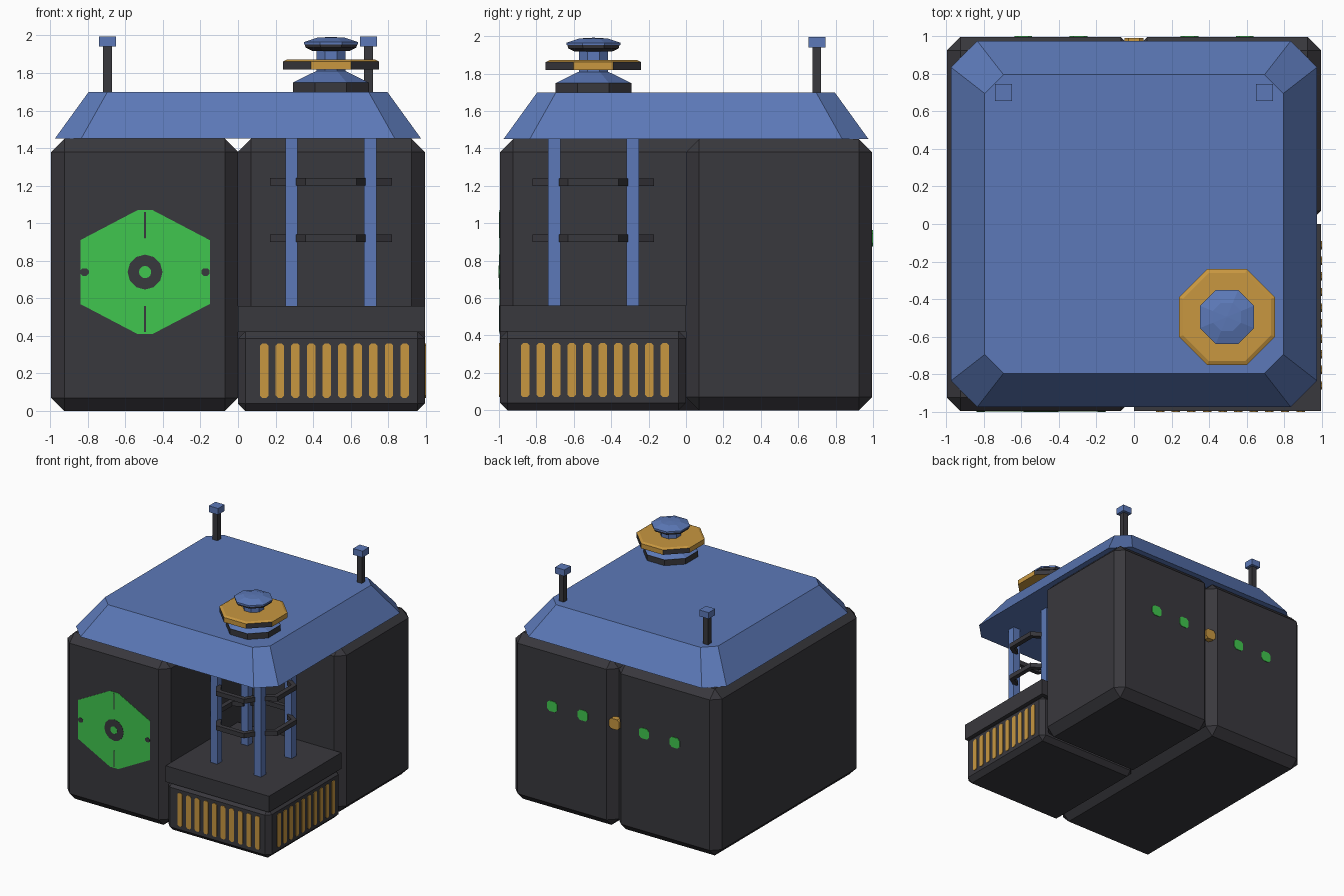
import bpy, bmesh, math
from mathutils import Vector

if "Cube" in bpy.data.objects:
    bpy.data.objects.remove(bpy.data.objects["Cube"])


def srgb(h):
    vals = [int(h[i:i + 2], 16) / 255 for i in (0, 2, 4)]
    return [v / 12.92 if v <= 0.04045 else ((v + 0.055) / 1.055) ** 2.4 for v in vals] + [1.0]


def material(name, h):
    m = bpy.data.materials.new(name)
    m.diffuse_color = srgb(h)
    m.use_nodes = True
    m.node_tree.nodes["Principled BSDF"].inputs["Base Color"].default_value = m.diffuse_color
    return m


DARK = material("charcoal", "39383d")
BLUE = material("steel blue", "5c79b8")
AMBER = material("amber", "c89740")
GREEN = material("green", "40c64e")


def finish(name, bm, *mats):
    bmesh.ops.recalc_face_normals(bm, faces=bm.faces)
    me = bpy.data.meshes.new(name)
    bm.to_mesh(me)
    bm.free()
    for m in mats:
        me.materials.append(m)
    ob = bpy.data.objects.new(name, me)
    bpy.context.collection.objects.link(ob)
    return ob


def box(name, lo, hi, mat, bevel=0):
    bm = bmesh.new()
    bmesh.ops.create_cube(bm, size=1)
    for v in bm.verts:
        v.co = [(a + b) / 2 + c * (b - a) for a, b, c in zip(lo, hi, v.co)]
    if bevel:
        bmesh.ops.bevel(bm, geom=bm.edges[:], offset=bevel, segments=1, affect='EDGES')
    return finish(name, bm, mat)


def prism(name, pts, origin, u, v, depth, mat):
    """Extrude a 2D outline from origin along u x v."""
    u, v, o = Vector(u), Vector(v), Vector(origin)
    n = u.cross(v) * depth
    bm = bmesh.new()
    low = [bm.verts.new(o + u * a + v * b) for a, b in pts]
    top = [bm.verts.new(p.co + n) for p in low]
    bm.faces.new(low)
    bm.faces.new(top)
    for i in range(len(pts)):
        j = (i + 1) % len(pts)
        bm.faces.new((low[i], low[j], top[j], top[i]))
    return finish(name, bm, mat)


def cut_rect(w, h, c):
    """Rectangle outline with cut corners."""
    a, b = w / 2, h / 2
    return [(a, -b + c), (a, b - c), (a - c, b), (-a + c, b),
            (-a, b - c), (-a, -b + c), (-a + c, -b), (a - c, -b)]


def loft(name, rings, mats, rule=None):
    """Closed stack of equal-length outlines."""
    bm = bmesh.new()
    rows = [[bm.verts.new(p) for p in r] for r in rings]
    bm.faces.new(rows[0])
    bm.faces.new(rows[-1])
    n = len(rows[0])
    for lo, hi in zip(rows, rows[1:]):
        for i in range(n):
            j = (i + 1) % n
            bm.faces.new((lo[i], lo[j], hi[j], hi[i]))
    bm.normal_update()
    if rule:
        for f in bm.faces:
            f.material_index = rule(f)
    return finish(name, bm, *mats)


def octagon(half, z, cx=0.495, cy=-0.495):
    r = half / math.cos(math.pi / 8)
    return [(cx + r * math.cos(math.pi / 8 + k * math.pi / 4),
             cy + r * math.sin(math.pi / 8 + k * math.pi / 4), z) for k in range(8)]


# Main chamfered blocks, and the low block in the front right corner
E = 0.995
box("left_block", (-E, -E, 0), (0, E, 1.45), DARK, 0.07)
box("back_block", (0, 0, 0), (E, E, 1.45), DARK, 0.07)
box("grille_block", (0, -E, 0), (E, 0, 0.425), DARK, 0.04)
box("grille_ledge", (0, -E, 0.42), (E, 0, 0.56), DARK)

# Amber grille bars on both open sides of the low block
bar = cut_rect(0.045, 0.29, 0.012)
for i in range(10):
    t = 0.14 + i * 0.083
    prism("front_grille_bar", bar, (t, -E, 0.215), (1, 0, 0), (0, 0, 1), 0.005, AMBER)
    prism("side_grille_bar", bar, (E, -1 + t, 0.215), (0, 1, 0), (0, 0, 1), 0.005, AMBER)

# Roof with sloped sides and cut corners
loft("roof", [[(x, y, z) for x, y in cut_rect(w, w, c)]
              for w, c, z in ((1.95, 0.14, 1.451), (1.59, 0.1, 1.70))], [BLUE])

# Hexagonal light panel with hub and slits
C = (-0.495, -E, 0.74)
X, Z = (1, 0, 0), (0, 0, 1)
hexa = [(0.345, -0.17), (0.345, 0.17), (0.04, 0.33), (-0.04, 0.33),
        (-0.345, 0.17), (-0.345, -0.17), (-0.04, -0.33), (0.04, -0.33)]
prism("light_panel", hexa, C, X, Z, 0.003, GREEN)


def disc(r):
    return [(r * math.cos(k * math.pi / 6), r * math.sin(k * math.pi / 6)) for k in range(12)]


prism("light_panel_hub", disc(0.093), C, X, Z, 0.005, DARK)
prism("light_panel_dot", disc(0.033), C, X, Z, 0.007, GREEN)
for s in (-1, 1):
    prism("light_panel_slit", cut_rect(0.012, 0.14, 0.003),
          (C[0], -E, C[2] + s * 0.25), X, Z, 0.005, DARK)
    prism("light_panel_notch", cut_rect(0.045, 0.04, 0.012),
          (C[0] + s * 0.322, -E, C[2]), X, Z, 0.005, DARK)

# Row of lights on the back
for i in range(-2, 3):
    if i:
        prism("back_light", cut_rect(0.095, 0.09, 0.02), (i * 0.295, E, 0.92),
              (-1, 0, 0), Z, 0.005, GREEN)
prism("back_centre_light", cut_rect(0.1, 0.09, 0.02), (0, 0.94, 0.92),
      (-1, 0, 0), Z, 0.05, AMBER)

# Cage: four posts, with two levels of bent brackets on each side
P = 0.495
for sx in (-1, 1):
    for sy in (-1, 1):
        x, y = P + sx * 0.21, -P + sy * 0.21
        box("cage_post", (x - 0.033, y - 0.033, 0.55), (x + 0.033, y + 0.033, 1.46), BLUE)
bracket = [(-0.205, 0.21), (-0.135, 0.325), (0.135, 0.325), (0.205, 0.21),
           (0.16, 0.21), (0.115, 0.285), (-0.115, 0.285), (-0.16, 0.21)]
for z in (0.9, 1.2):
    for u, v in (((1, 0, 0), (0, 1, 0)), ((0, 1, 0), (-1, 0, 0)),
                 ((-1, 0, 0), (0, -1, 0)), ((0, -1, 0), (1, 0, 0))):
        prism("cage_bracket", bracket, (P, -P, z), u, v, 0.04, DARK)

# Roof vent: base, cone and neck, banded ring, flared collar and cap
loft("vent_base", [octagon(0.203, 1.695), octagon(0.203, 1.75)], [DARK])
loft("vent_neck", [octagon(h, z) for h, z in
                   ((0.2, 1.75), (0.1, 1.80), (0.078, 1.81), (0.078, 1.93))], [BLUE])


def diagonal_side(f):
    n = f.normal
    return int(abs(n.z) < 0.5 and min(abs(n.x), abs(n.y)) > 0.3)


loft("vent_ring", [octagon(h, z) for h, z in
                   ((0.255, 1.82), (0.255, 1.862), (0.235, 1.872))],
     [AMBER, DARK], diagonal_side)
loft("vent_collar", [octagon(0.1, 1.918), octagon(0.135, 1.935), octagon(0.14, 1.955)], [DARK])
loft("vent_cap", [octagon(0.144, 1.953), octagon(0.144, 1.965),
                  octagon(0.075, 1.988), octagon(0.004, 1.992)], [BLUE])

# Two short masts at the back of the roof
for s in (-1, 1):
    x, y = s * 0.695, 0.70
    box("mast", (x - 0.023, y - 0.023, 1.69), (x + 0.023, y + 0.023, 1.945), DARK)
    box("mast_cap", (x - 0.045, y - 0.045, 1.94), (x + 0.045, y + 0.045, 1.995), BLUE)
